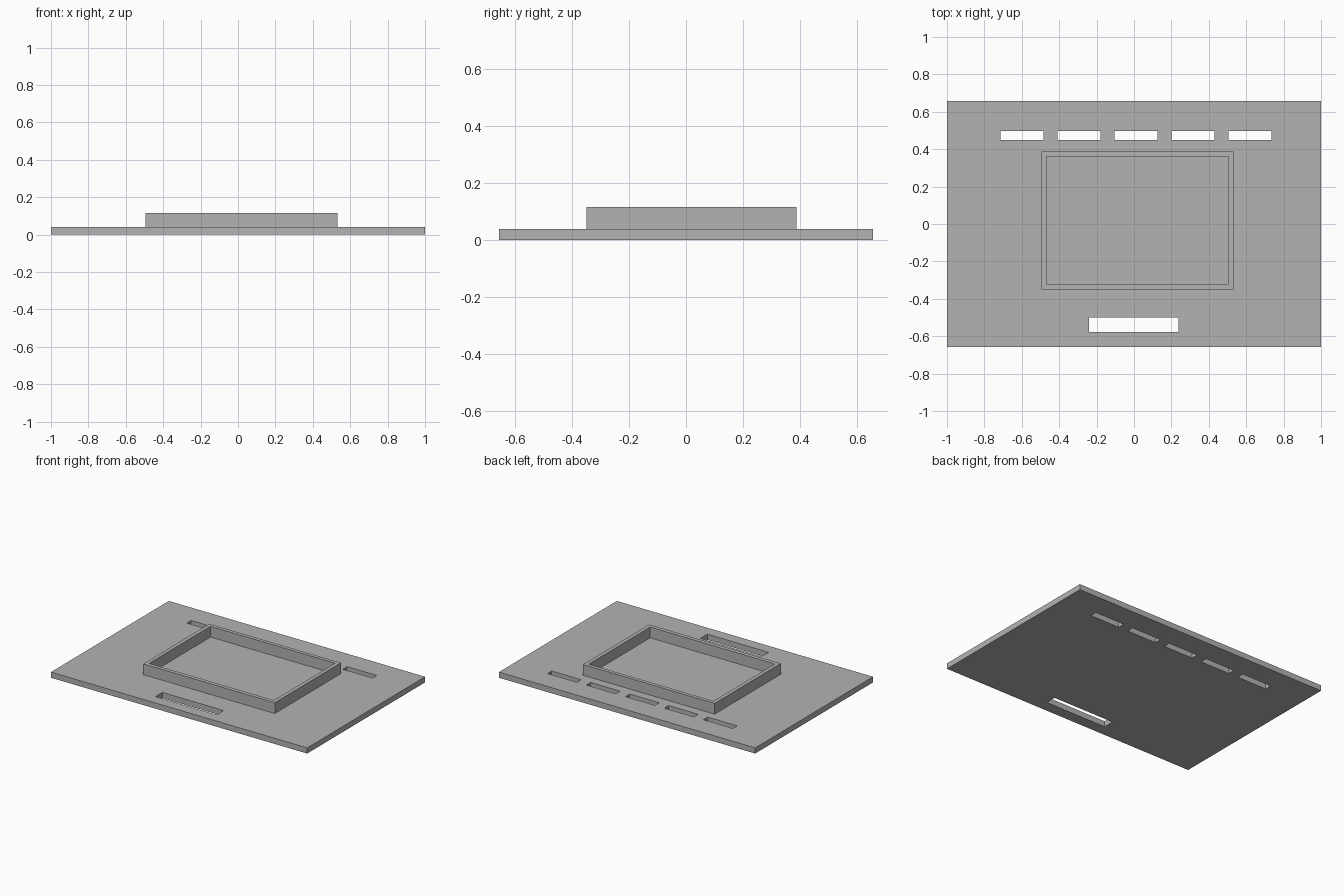
import bpy

if "Cube" in bpy.data.objects:
    bpy.data.objects.remove(bpy.data.objects["Cube"], do_unlink=True)

grey = bpy.data.materials.new("plain_grey")
grey.use_nodes = True
grey.diffuse_color = (0.45, 0.45, 0.45, 1)
grey.node_tree.nodes["Principled BSDF"].inputs["Base Color"].default_value = grey.diffuse_color


def box(name, x0, x1, y0, y1, z0, z1):
    bpy.ops.mesh.primitive_cube_add(size=1, location=((x0 + x1) / 2, (y0 + y1) / 2, (z0 + z1) / 2))
    ob = bpy.context.object
    ob.name = name
    ob.scale = (x1 - x0, y1 - y0, z1 - z0)
    bpy.ops.object.transform_apply(location=True, rotation=False, scale=True)
    ob.data.materials.append(grey)
    return ob


def cut(target, cutter):
    mod = target.modifiers.new(cutter.name, "BOOLEAN")
    mod.operation = "DIFFERENCE"
    mod.solver = "EXACT"
    mod.object = cutter
    bpy.context.view_layer.objects.active = target
    bpy.ops.object.modifier_apply(modifier=mod.name)
    bpy.data.objects.remove(cutter, do_unlink=True)


TOP = 0.04

# Base plate with one wide front slot and a row of five back slots
plate = box("base_plate", -1, 1, -0.657, 0.657, 0, TOP)
cut(plate, box("front_slot_cutter", -0.24, 0.238, -0.577, -0.5, -0.1, 0.2))
for i in range(5):
    x = -0.599 + i * 0.3045
    cut(plate, box("back_slot_cutter", x - 0.115, x + 0.115, 0.449, 0.497, -0.1, 0.2))

# Raised rectangular rim standing on the plate, open in the middle
rim = box("raised_rim", -0.495, 0.532, -0.35, 0.388, TOP, 0.116)
cut(rim, box("rim_cutter", -0.468, 0.505, -0.322, 0.362, -0.1, 0.3))
